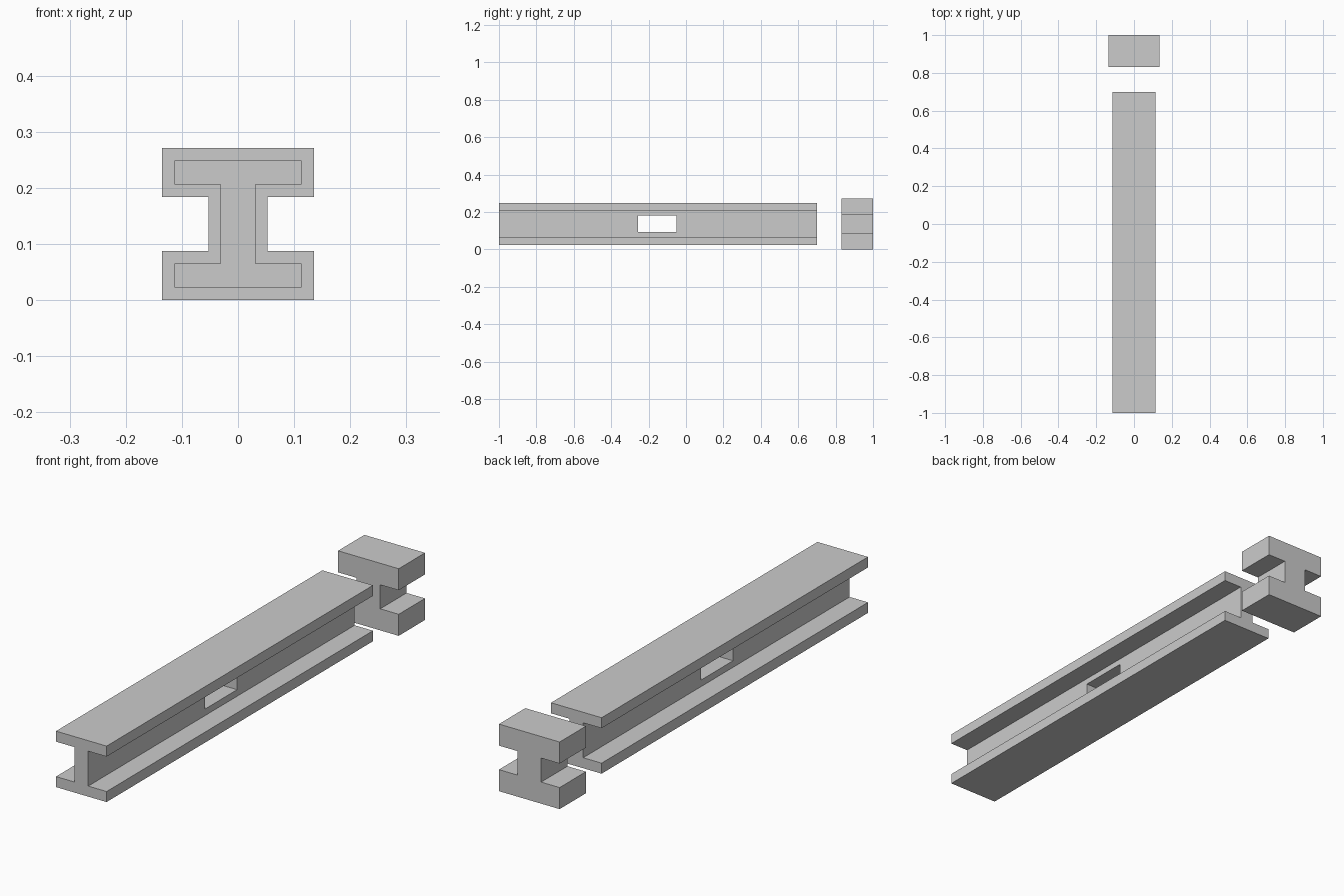
import bpy
import bmesh

if "Cube" in bpy.data.objects:
    bpy.data.objects.remove(bpy.data.objects["Cube"])

MID_Z = 0.1355


def i_section(name, half_w, half_h, web, inner, y0, y1):
    """Extrude a symmetric I profile along y, centred on MID_Z."""
    right = [(half_w, -half_h), (half_w, -inner), (web, -inner),
             (web, inner), (half_w, inner), (half_w, half_h)]
    profile = right + [(-x, z) for x, z in reversed(right)]
    bm = bmesh.new()
    face = bm.faces.new([bm.verts.new((x, y0, MID_Z + z)) for x, z in profile])
    ext = bmesh.ops.extrude_face_region(bm, geom=[face])
    verts = [g for g in ext["geom"] if isinstance(g, bmesh.types.BMVert)]
    bmesh.ops.translate(bm, verts=verts, vec=(0, y1 - y0, 0))
    bmesh.ops.recalc_face_normals(bm, faces=bm.faces)
    mesh = bpy.data.meshes.new(name)
    bm.to_mesh(mesh)
    bm.free()
    obj = bpy.data.objects.new(name, mesh)
    bpy.context.collection.objects.link(obj)
    return obj


# Long beam and the thicker separate end block
beam = i_section("beam", 0.113, 0.113, 0.031, 0.0705, -1.0, 0.70)
i_section("end_block", 0.1355, 0.1355, 0.053, 0.0485, 0.832, 1.0)

# Rectangular slot through the web
bpy.ops.mesh.primitive_cube_add(size=1, location=(0, -0.153, 0.1365))
cutter = bpy.context.object
cutter.name = "slot_cutter"
cutter.scale = (0.15, 0.206, 0.09)
cutter.hide_render = True
cutter.display_type = 'WIRE'
slot = beam.modifiers.new("slot", 'BOOLEAN')
slot.operation = 'DIFFERENCE'
slot.solver = 'EXACT'
slot.object = cutter
